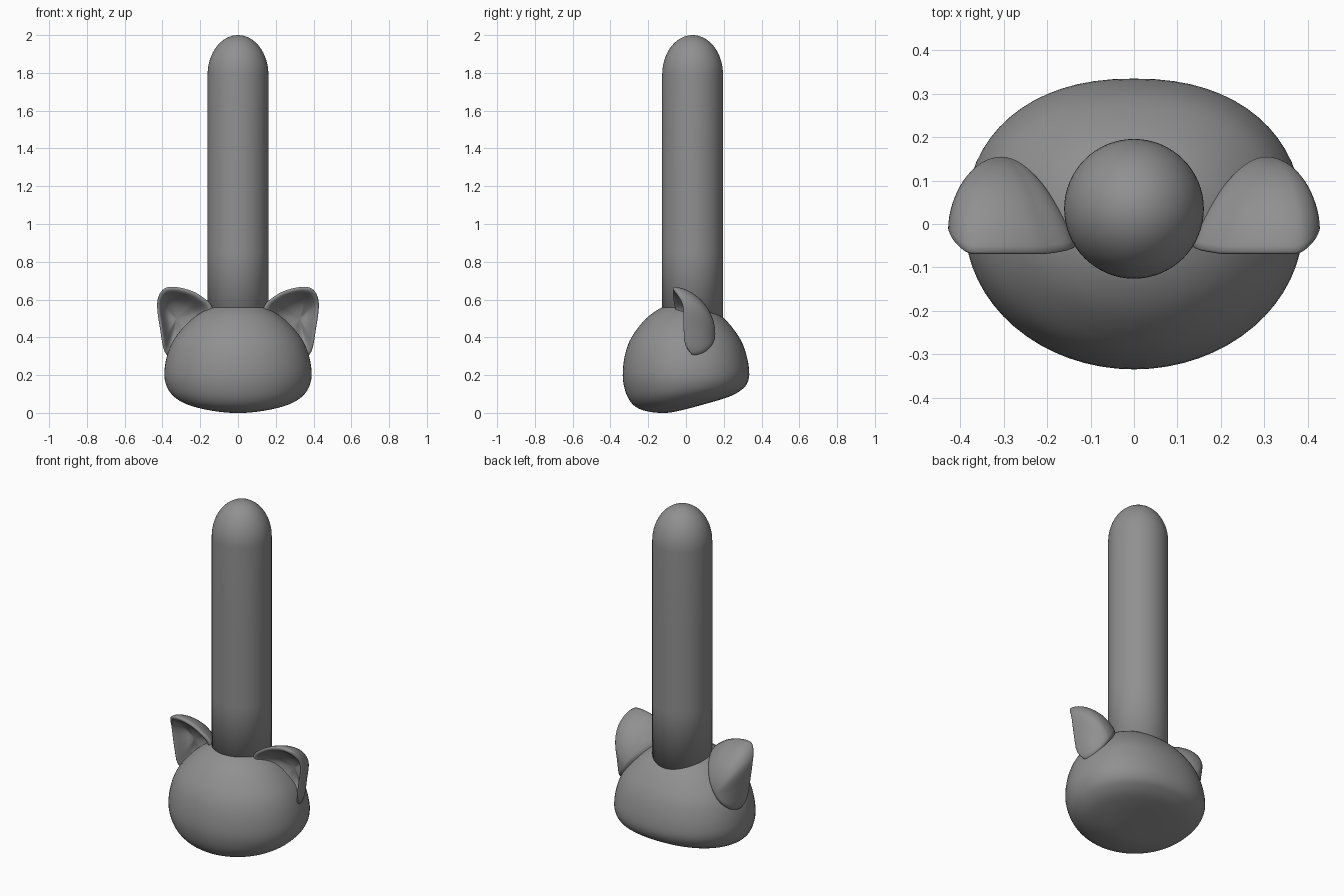
import bpy, bmesh, math

if "Cube" in bpy.data.objects:
    bpy.data.objects.remove(bpy.data.objects["Cube"])

grey = bpy.data.materials.new("dark_grey")
grey.diffuse_color = (.28, .28, .28, 1)
grey.use_nodes = True
grey.node_tree.nodes["Principled BSDF"].inputs["Base Color"].default_value = grey.diffuse_color


def spline(pts, n, closed=False):
    """Smooth curve through the points (Catmull-Rom), n samples per span."""
    out, m = [], len(pts)
    for i in range(m if closed else m - 1):
        if closed:
            q = [pts[(i + k) % m] for k in (-1, 0, 1, 2)]
        else:
            q = [pts[min(max(i + k, 0), m - 1)] for k in (-1, 0, 1, 2)]
        for s in range(n):
            t = s / n
            out.append(tuple(0.5 * (2 * b + (c - a) * t + (2 * a - 5 * b + 4 * c - d) * t * t
                                    + (3 * b - a - 3 * c + d) * t ** 3) for a, b, c, d in zip(*q)))
    if not closed:
        out.append(tuple(pts[-1]))
    return out


def loft(name, rings, start, end):
    """Skin rings of points, closing each end on a pole."""
    bm = bmesh.new()
    loops = [[bm.verts.new(p) for p in r] for r in rings]
    n = len(loops[0])
    for a, b in zip(loops, loops[1:]):
        for i in range(n):
            j = (i + 1) % n
            bm.faces.new((a[i], a[j], b[j], b[i]))
    for loop, pole in ((loops[0], start), (loops[-1], end)):
        v = bm.verts.new(pole)
        for i in range(n):
            bm.faces.new((loop[i], loop[(i + 1) % n], v))
    bmesh.ops.recalc_face_normals(bm, faces=bm.faces)
    for f in bm.faces:
        f.smooth = True
    me = bpy.data.meshes.new(name)
    bm.to_mesh(me)
    bm.free()
    me.materials.append(grey)
    ob = bpy.data.objects.new(name, me)
    bpy.context.collection.objects.link(ob)
    return ob


SEG = 64
angles = [2 * math.pi * i / SEG for i in range(SEG)]

# Head: rounded dome with an underside that rises to the back (radius, height, tilt)
profile = [(0, .02, .25), (.25, .022, .24), (.5, .034, .19), (.72, .055, .15), (.86, .085, .115),
           (.955, .13, .06), (1, .2, .01), (.965, .3, -.02), (.86, .395, -.02),
           (.64, .492, -.02), (.41, .55, -.02), (.2, .577, 0), (0, .584, 0)]
rings = []
for r, h, tilt in spline(profile, 4)[1:-1]:
    ring = []
    for a in angles:
        c, s = math.cos(a), math.sin(a)
        if s > 0:  # squarer back of the head
            c, s = math.copysign(abs(c) ** .89, c), s ** .89
        y = .335 * r * s
        ring.append((.39 * r * c, y, h + tilt * y))
    rings.append(ring)
loft("head", rings, (0, 0, .02), (0, 0, .584))

# Post: cylinder with a domed top
levels = [(.161, .4), (.161, .85), (.161, 1.3)]
levels += [(.161 * math.cos(t * math.pi / 32), 1.79 + .21 * math.sin(t * math.pi / 32)) for t in range(16)]
loft("post", [[(r * math.cos(a), .035 + r * math.sin(a), z) for a in angles] for r, z in levels],
     (0, .035, .4), (0, .035, 2))

# Ears: bulging back, rounded rim and hollow front
outline = [(.36, .667), (.405, .645), (.428, .58), (.415, .46), (.38, .31), (.29, .33),
           (.19, .43), (.135, .55), (.2, .622), (.28, .657)]
rim = []
for x, z in spline(outline, 6, True):
    y = -.02 - .045 * min(1, max(0, (z - .4) / .22))
    y += .045 * max(0, (x - .37) / .058) ** 2 + .05 * max(0, (.4 - z) / .09) ** 2
    rim.append((x, y, z))
apex = (.305, .155, .42)
rings = []
for k in range(15, -1, -1):
    a = k / 16 * math.pi / 2
    s, d = 1 - math.cos(a), math.sin(a) ** 1.15
    rings.append([(x + (apex[0] - x) * (s ** .7 if x < apex[0] else s),
                   y + (apex[1] - y) * d, z + (apex[2] - z) * s) for x, y, z in rim])
cx, cy, cz = .325, -.03, .5
hollow = [(1, 0), (.95, -.006), (.88, -.003), (.8, .012), (.65, .045), (.45, .075), (.2, .088)]
for s, d in spline(hollow, 2)[1:]:
    rings.append([(cx + (x - cx) * s, cy + (y - cy) * s + d, cz + (z - cz) * s) for x, y, z in rim])
ears = loft("ears", rings, apex, (cx, cy + .09, cz))
ears.modifiers.new("Mirror", 'MIRROR')
